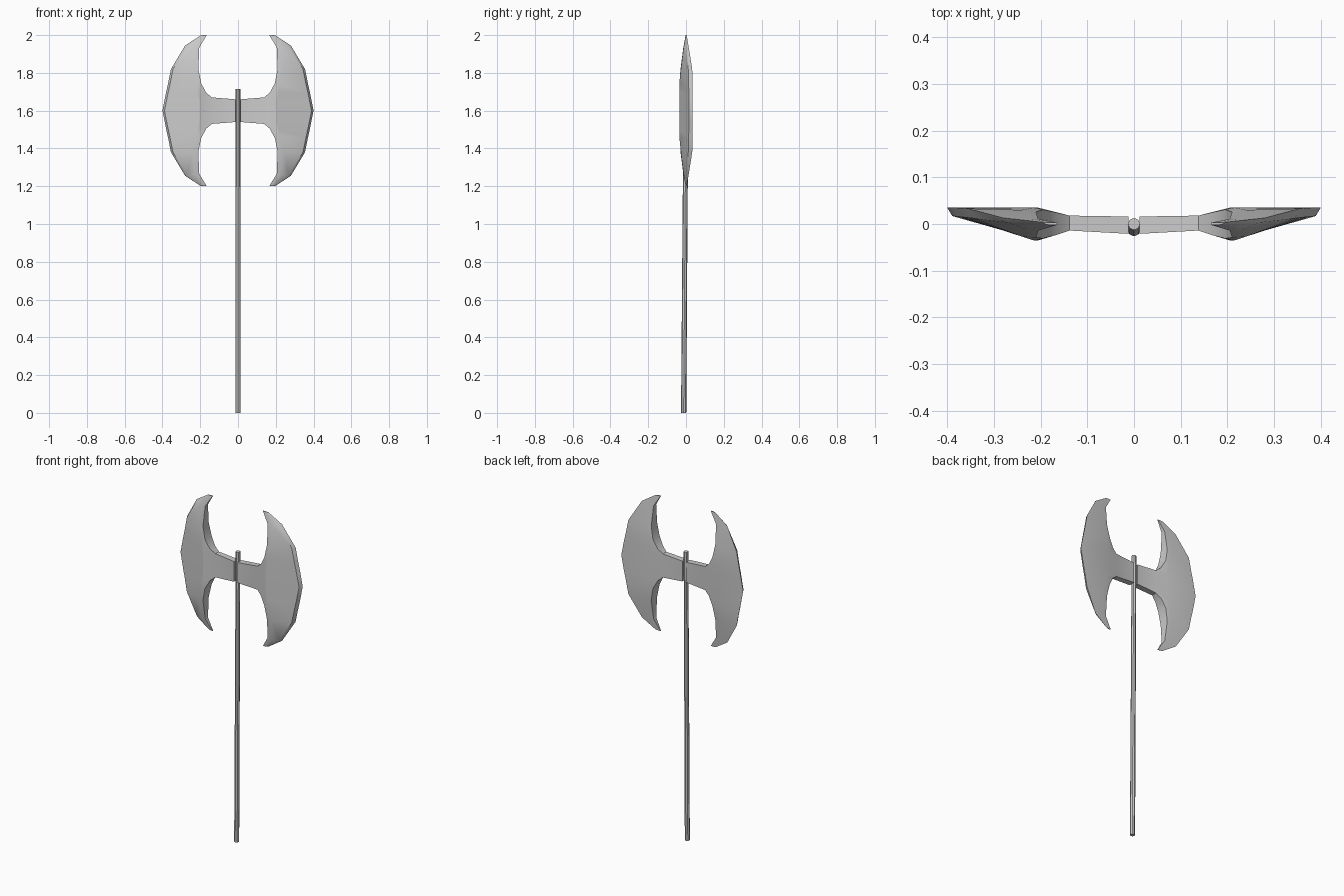
import bpy, bmesh, math

if "Cube" in bpy.data.objects:
    bpy.data.objects.remove(bpy.data.objects["Cube"])

CZ = 1.6  # height of the blade centre line


def finish(name, bm):
    bmesh.ops.recalc_face_normals(bm, faces=bm.faces)
    me = bpy.data.meshes.new(name)
    bm.to_mesh(me)
    bm.free()
    ob = bpy.data.objects.new(name, me)
    bpy.context.collection.objects.link(ob)
    bpy.ops.object.select_all(action='DESELECT')
    ob.select_set(True)
    bpy.context.view_layer.objects.active = ob
    bpy.ops.object.shade_smooth_by_angle(angle=math.radians(30))
    return ob


# Blade stations from horn tip to centre: (x, dz, front y, back y)
# at the inner curve, the ridge and the cutting edge
HALF = [
    [(.165, .400, -.002, .003), (.18, .400, -.002, .003), (.198, .398, -.001, .004)],
    [(.205, .335, -.014, .011), (.23, .338, -.012, .012), (.280, .345, .003, .013)],
    [(.210, .220, -.029, .026), (.24, .220, -.027, .030), (.355, .220, .012, .033)],
    [(.195, .145, -.031, .031), (.215, .142, -.035, .035), (.370, .145, .014, .034)],
    [(.168, .095, -.024, .025), (.210, .095, -.035, .035), (.381, .095, .015, .035)],
    [(.138, .070, -.014, .018), (.205, .060, -.035, .035), (.388, .060, .016, .035)],
    [(.138, .000, -.014, .018), (.205, .000, -.035, .035), (.400, .000, .017, .035)],
]
NECK = [(.012, .060, -.021, .016), (.012, 0, -.021, .016)]


def blade(name, side):
    bm = bmesh.new()

    def pair(p, s, inset=0):
        x, z, yf, yb = p
        return (bm.verts.new((side * (x - inset), yf, CZ + s * z)),
                bm.verts.new((side * x, yb, CZ + s * z)))

    def row(st, s):
        return [pair(p, s, .011 if i == 2 else 0) for i, p in enumerate(st)]

    rows = [row(st, 1) for st in HALF] + [row(st, -1) for st in HALF[-2::-1]]
    c = len(HALF) - 1
    neck = {c - 1: pair(NECK[0], 1), c: pair(NECK[1], 1), c + 1: pair(NECK[0], -1)}

    def sheet(a, b):  # front and back faces between two rows
        for i in range(len(a) - 1):
            for k in (0, 1):
                bm.faces.new((a[i][k], a[i + 1][k], b[i + 1][k], b[i][k]))

    def strip(a, b):  # face across the thickness
        bm.faces.new((a[0], a[1], b[1], b[0]))

    for j in range(len(rows) - 1):
        a, b = rows[j], rows[j + 1]
        sheet(a, b)
        strip(a[2], b[2])
        if j in neck and j + 1 in neck:
            sheet([neck[j], a[0]], [neck[j + 1], b[0]])
            strip(neck[j], neck[j + 1])
        else:
            strip(a[0], b[0])
    for r in (rows[0], rows[-1]):  # horn tips
        strip(r[0], r[1])
        strip(r[1], r[2])
    for j in (c - 1, c + 1):  # top and bottom of the neck
        strip(neck[j], rows[j][0])
    return finish(name, bm)


blade("right_blade", 1)
blade("left_blade", -1)

# Slim shaft, leaning very slightly back towards the top
bm = bmesh.new()
bmesh.ops.create_cone(bm, cap_ends=True, segments=8, radius1=.0138, radius2=.0128, depth=1.715)
for v in bm.verts:
    v.co.z += 1.715 / 2
    v.co.y += -.0125 + .0125 * v.co.z / 1.715
finish("shaft", bm)
